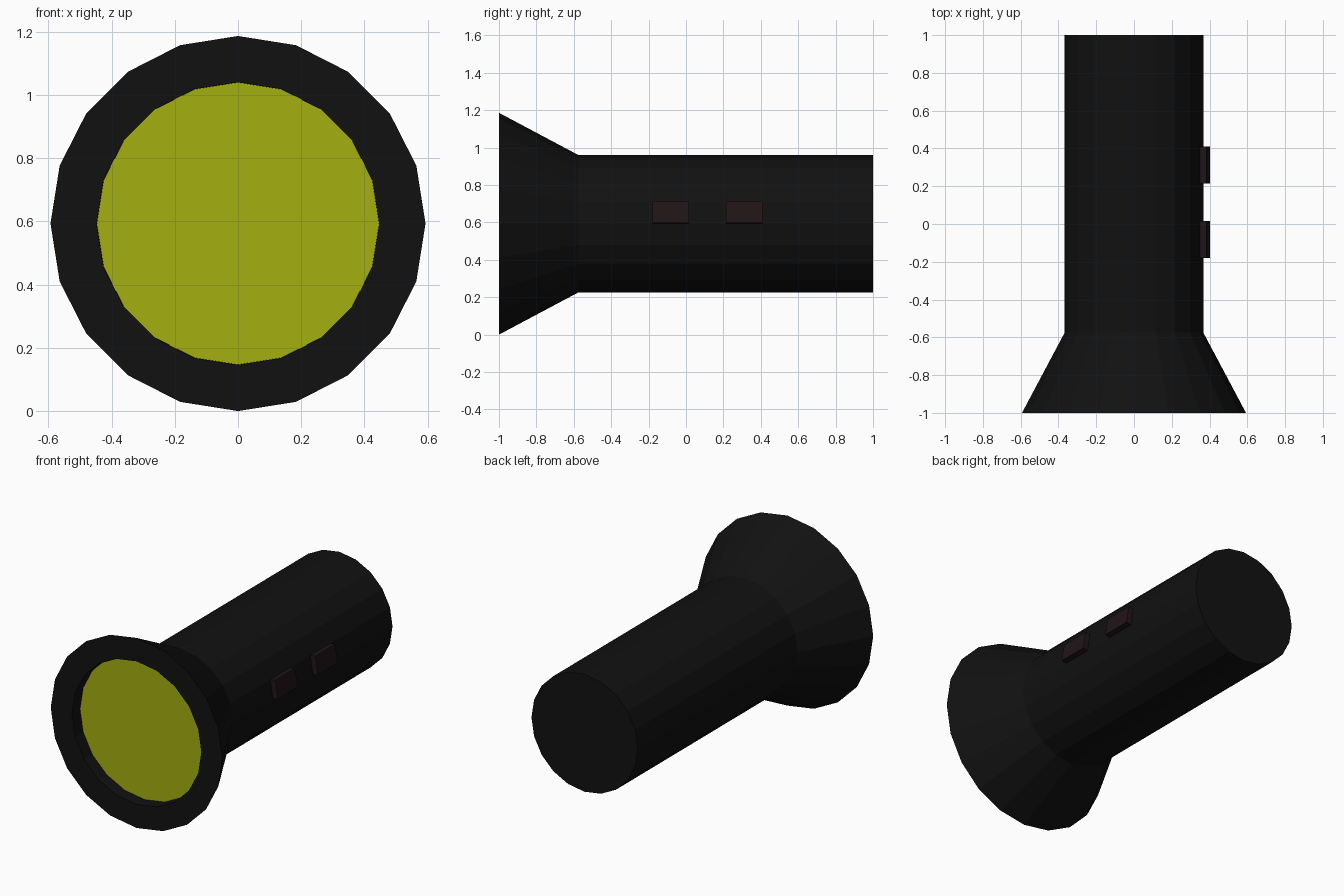
import bpy, bmesh
from math import sin, cos, tau

if "Cube" in bpy.data.objects:
    bpy.data.objects.remove(bpy.data.objects["Cube"])

SIDES, CZ = 20, 0.593
R_BODY, R_HEAD, R_LENS = 0.367, 0.593, 0.447
LENS_Y = -0.92


def material(name, rgb):
    m = bpy.data.materials.new(name)
    m.diffuse_color = (*rgb, 1)
    m.use_nodes = True
    m.node_tree.nodes["Principled BSDF"].inputs["Base Color"].default_value = m.diffuse_color
    return m


def point(r, y, i):
    a = tau * i / SIDES
    return (r * cos(a), y, CZ + r * sin(a))


def finish(name, bm, mat):
    bmesh.ops.recalc_face_normals(bm, faces=bm.faces)
    me = bpy.data.meshes.new(name)
    bm.to_mesh(me)
    bm.free()
    me.materials.append(mat)
    ob = bpy.data.objects.new(name, me)
    bpy.context.collection.objects.link(ob)
    return ob


def lathe(name, profile, mat):
    """Revolve (radius, y) points around the torch axis, capping both ends."""
    bm = bmesh.new()
    rings = [[bm.verts.new(point(r, y, i)) for i in range(SIDES)] for r, y in profile]
    for a, b in zip(rings, rings[1:]):
        for i in range(SIDES):
            j = (i + 1) % SIDES
            bm.faces.new((a[i], a[j], b[j], b[i]))
    bm.faces.new(rings[0])
    bm.faces.new(rings[-1])
    return finish(name, bm, mat)


black = material("black", (0.0056, 0.0056, 0.0056))
yellow = material("yellow", (0.37, 0.43, 0.005))
maroon = material("maroon", (0.015, 0.007, 0.0085))

# Handle, flared head, rim and recessed socket
lathe("torch_body", [(R_BODY, 1), (R_BODY, -0.575), (R_HEAD, -1),
                     (R_LENS, -1), (R_LENS, LENS_Y + 0.01)], black)

# Lens disc sitting in the socket
lathe("lens", [(R_LENS - 0.0005, LENS_Y), (R_LENS - 0.0005, LENS_Y + 0.008)], yellow)

# Buttons raised from the facet just above the right-hand midline
n = (cos(tau / 40), sin(tau / 40))
for name, y0 in (("front_button", -0.18), ("rear_button", 0.215)):
    bm = bmesh.new()
    bmesh.ops.create_cube(bm, size=1)
    for v in bm.verts:
        x, y, z = point(R_BODY, y0 + (0.195 if v.co.y > 0 else 0), 1 if v.co.z > 0 else 0)
        d = 0.035 if v.co.x > 0 else -0.005
        v.co = (x + n[0] * d, y, z + n[1] * d)
    finish(name, bm, maroon)
